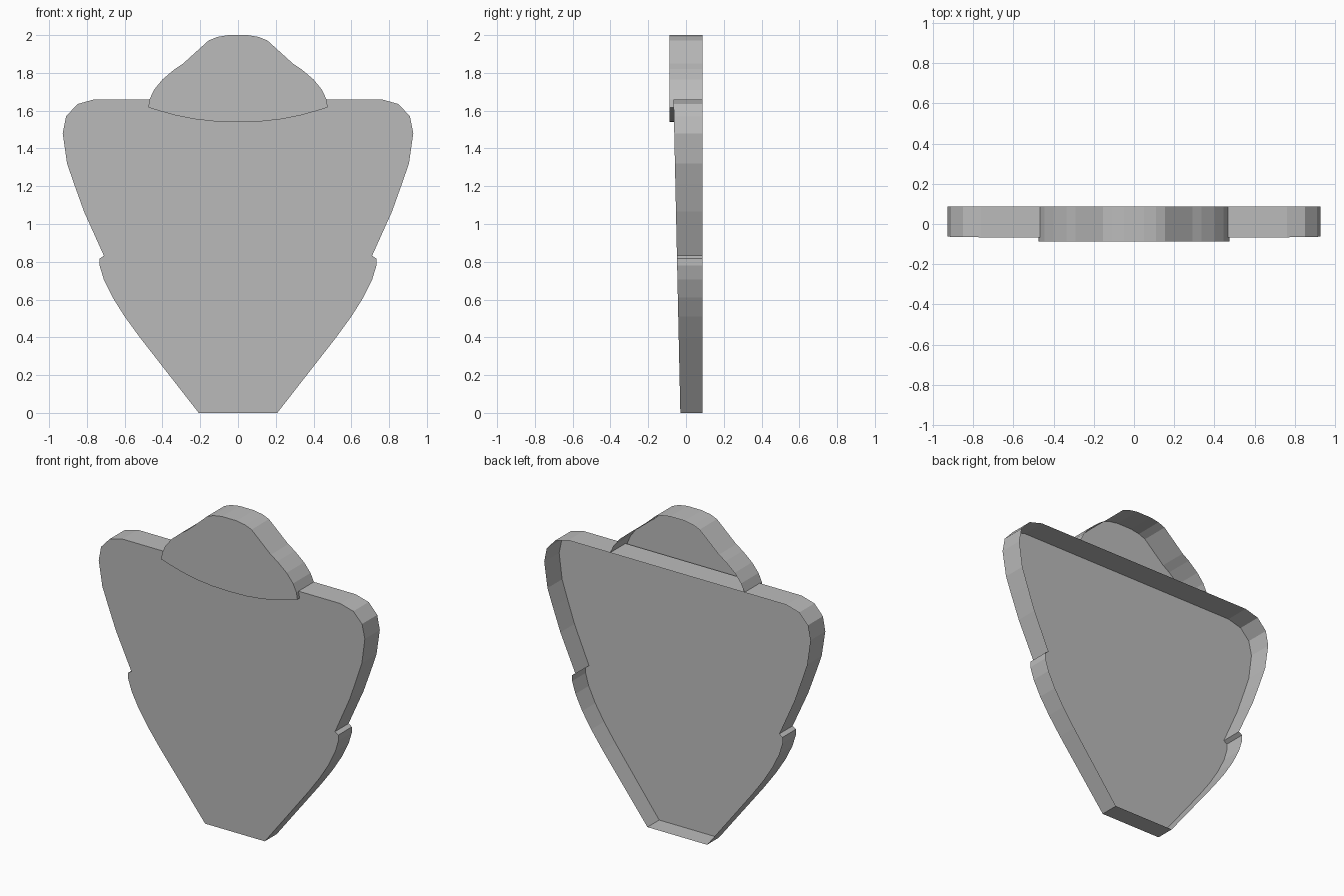
import bpy
import bmesh

cube = bpy.data.objects.get("Cube")
if cube:
    bpy.data.objects.remove(cube, do_unlink=True)

BACK = 0.087
HEAD_FRONT = -0.087
SHOULDER = 1.66

grey = bpy.data.materials.new("plain grey")
grey.use_nodes = True
grey.diffuse_color = (0.5, 0.5, 0.5, 1)
grey.node_tree.nodes["Principled BSDF"].inputs["Base Color"].default_value = (0.5, 0.5, 0.5, 1)


def body_front(z):
    """Front plane of the body, leaning forward towards the top."""
    return -0.03 - 0.036 * z / SHOULDER


def mirrored(half):
    """Close a right-hand outline by mirroring it across x = 0."""
    return half + [(-x, z) for x, z in reversed(half) if x > 0]


def open_shell(name, outline, front, back):
    """Front panel with a rim running backwards; the rear stays open."""
    bm = bmesh.new()
    bm.faces.new([bm.verts.new((x, front(z), z)) for x, z in outline])
    for (x1, z1), (x2, z2) in zip(outline, outline[1:] + outline[:1]):
        y1, y2 = back(z1, z2)
        bm.faces.new([bm.verts.new(p) for p in (
            (x1, front(z1), z1), (x1, y1, z1),
            (x2, y2, z2), (x2, front(z2), z2))])
    bmesh.ops.remove_doubles(bm, verts=bm.verts[:], dist=0.0005)
    mesh = bpy.data.meshes.new(name)
    bm.to_mesh(mesh)
    bm.free()
    mesh.materials.append(grey)
    obj = bpy.data.objects.new(name, mesh)
    bpy.context.collection.objects.link(obj)
    return obj


# Body: tapering shield with a small notch in each side
body_half = [
    (0.208, 0), (0.52, 0.40), (0.60, 0.51), (0.663, 0.61), (0.71, 0.705),
    (0.733, 0.78), (0.733, 0.817), (0.71, 0.832), (0.815, 1.065),
    (0.867, 1.21), (0.905, 1.32), (0.928, 1.48), (0.91, 1.57),
    (0.85, 1.635), (0.76, SHOULDER),
]
open_shell("body", mirrored(body_half), body_front, lambda z1, z2: (BACK, BACK))

# Head: rounded cap whose curved lower edge overlaps the body front
head_half = [
    (0, 1.54), (0.12, 1.543), (0.23, 1.555), (0.33, 1.575), (0.41, 1.597),
    (0.475, 1.617), (0.468, SHOULDER), (0.445, 1.71), (0.40, 1.765),
    (0.335, 1.82), (0.29, 1.85), (0.155, 1.972), (0.11, 1.99), (0.05, 2.0),
]


def head_back(z1, z2):
    """The rim stops at the body below the shoulders, and runs full depth above."""
    if min(z1, z2) < SHOULDER:
        return body_front(z1), body_front(z2)
    return BACK, BACK


open_shell("head", mirrored(head_half), lambda z: HEAD_FRONT, head_back)
